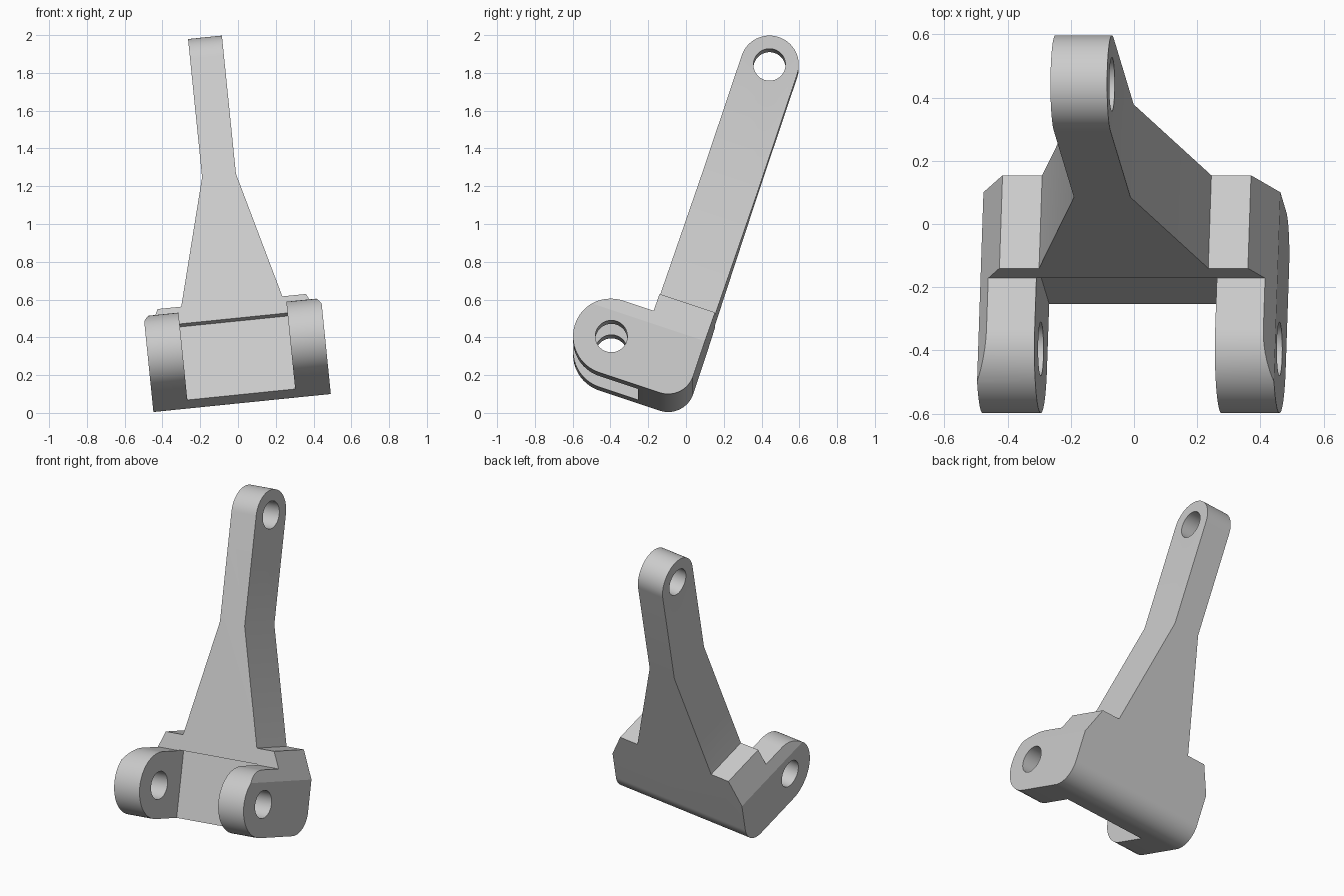
import bpy
import bmesh
from math import radians, cos, sin
from mathutils import Matrix, Vector

if "Cube" in bpy.data.objects:
    bpy.data.objects.remove(bpy.data.objects["Cube"])

# Main sizes, in the part's own upright frame
MID = 0.027                       # symmetry plane across the width
BACK, FRONT, BOTTOM = -0.01, -0.32, 0.01
ARM_Y, ARM_Z, ARM_R = -0.165, 1.886, 0.155
LUG_Y, LUG_Z, LUG_R = -0.488, 0.213, 0.203
CORNER_R, HOLE_R = 0.14, 0.085
LUG_TOP = LUG_Z + LUG_R


def arc(cx, cy, r, start, end, steps=32):
    angles = [radians(start + (end - start) * i / steps) for i in range(steps + 1)]
    return [(cx + r * cos(a), cy + r * sin(a)) for a in angles]


def prism(name, points, low, high, place):
    """Extrude a 2D outline; place(u, v, d) gives the 3D point."""
    bm = bmesh.new()
    face = bm.faces.new([bm.verts.new(place(u, v, low)) for u, v in points])
    offset = Vector(place(0, 0, high)) - Vector(place(0, 0, low))
    extruded = bmesh.ops.extrude_face_region(bm, geom=[face])["geom"]
    moved = [g for g in extruded if isinstance(g, bmesh.types.BMVert)]
    bmesh.ops.translate(bm, vec=offset, verts=moved)
    if face.is_valid and len(face.edges[0].link_faces) < 2:
        bm.faces.new(face.verts[:])
    bmesh.ops.recalc_face_normals(bm, faces=bm.faces[:])
    mesh = bpy.data.meshes.new(name)
    bm.to_mesh(mesh)
    bm.free()
    obj = bpy.data.objects.new(name, mesh)
    bpy.context.collection.objects.link(obj)
    return obj


def across(u, v, d):
    return (d, u, v)


def through(u, v, d):
    return (u, d, v)


def carve(target, cutter, operation):
    mod = target.modifiers.new(operation, "BOOLEAN")
    mod.operation, mod.solver, mod.object = operation, "EXACT", cutter
    cutter.hide_render = True
    bpy.context.view_layer.objects.active = target
    bpy.ops.object.modifier_apply(modifier=mod.name)
    bpy.data.objects.remove(cutter)


# Side profile: rounded heel, arm with round end, lug with round nose
side = arc(BACK - CORNER_R, BOTTOM + CORNER_R, CORNER_R, -90, 0)
side += arc(ARM_Y, ARM_Z, ARM_R, 0, 180)
side += [(FRONT, LUG_TOP)]
side += arc(LUG_Y, LUG_Z, LUG_R, 90, 270)
bracket = prism("lever_bracket", side, MID - 0.472, MID + 0.472, across)

# Front outline: chamfered shoulders, taper and narrow arm
half = [(0.6, -0.3), (0.6, 0.1), (0.4725, 0.1), (0.4725, 0.345), (0.395, 0.515),
        (0.269, 0.515), (0.09, 1.222), (0.09, 2.3)]
half[0:3] = [(0.4725, -0.3)]
outline = [(MID + x, z) for x, z in half] + [(MID - x, z) for x, z in reversed(half)]
carve(bracket, prism("front_outline", outline, -1.5, 1, through), "INTERSECT")

# Gap between the two lugs
gap = [(-1, -0.5), (-0.27, -0.5), (-0.27, LUG_TOP + 0.004), (-1, LUG_TOP + 0.004)]
carve(bracket, prism("lug_gap", gap, MID - 0.287, MID + 0.287, across), "DIFFERENCE")

# Pin holes
for y, z in ((LUG_Y, LUG_Z), (ARM_Y, ARM_Z)):
    circle = arc(y, z, HOLE_R, 0, 360, 48)[:-1]
    carve(bracket, prism("pin_hole", circle, -1, 1, across), "DIFFERENCE")

# Lean the part back and tip it sideways
tilt = Matrix.Rotation(radians(-5.8), 4, "Y") @ Matrix.Rotation(radians(-18.5), 4, "X")
bracket.data.transform(tilt)

# Plain grey material
grey = bpy.data.materials.new("light grey")
grey.use_nodes = True
colour = (0.6, 0.6, 0.6, 1)
grey.diffuse_color = colour
grey.node_tree.nodes["Principled BSDF"].inputs["Base Color"].default_value = colour
bracket.data.materials.clear()
bracket.data.materials.append(grey)

bpy.ops.object.select_all(action="DESELECT")
bracket.select_set(True)
bpy.context.view_layer.objects.active = bracket
bpy.ops.object.shade_smooth_by_angle(angle=radians(20))
